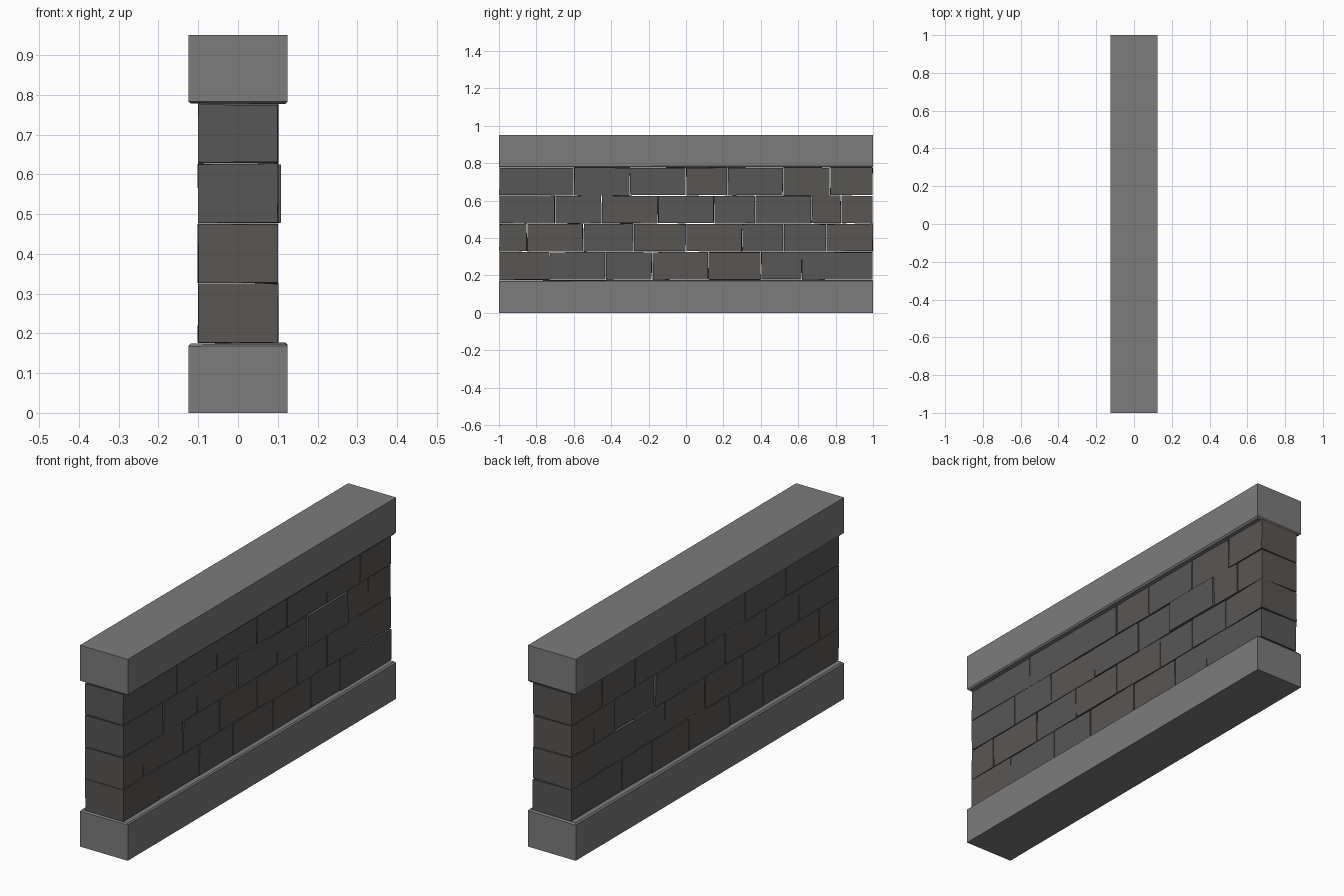
import bpy, bmesh, random
from mathutils import Vector

if "Cube" in bpy.data.objects:
    bpy.data.objects.remove(bpy.data.objects["Cube"])

random.seed(4)


def material(name, rgb):
    m = bpy.data.materials.new(name)
    m.diffuse_color = (*rgb, 1)
    m.use_nodes = True
    m.node_tree.nodes["Principled BSDF"].inputs["Base Color"].default_value = m.diffuse_color
    return m


slab_mat = material("light_stone", (0.2, 0.2, 0.2))
brick_mats = [material("dark_stone", (0.095, 0.095, 0.095)),
              material("warm_stone", (0.10, 0.092, 0.086))]


def finish(name, bm, mat):
    bmesh.ops.recalc_face_normals(bm, faces=bm.faces)
    mesh = bpy.data.meshes.new(name)
    bm.to_mesh(mesh)
    bm.free()
    mesh.materials.append(mat)
    obj = bpy.data.objects.new(name, mesh)
    bpy.context.collection.objects.link(obj)
    return obj


def box(lo, hi):
    bm = bmesh.new()
    bmesh.ops.create_cube(bm, size=1)
    lo, hi = Vector(lo), Vector(hi)
    for v in bm.verts:
        v.co = Vector([lo[i] + (v.co[i] + 0.5) * (hi[i] - lo[i]) for i in range(3)])
    return bm


# Base and cap: long slabs with a small worn chamfer facing the bricks
def slab(name, z_out, z_in):
    bm = box((-0.125, -1, min(z_out, z_in)), (0.125, 1, max(z_out, z_in)))
    edges = [e for e in bm.edges if all(abs(v.co.z - z_in) < 1e-5 for v in e.verts)]
    bmesh.ops.bevel(bm, geom=edges, offset=0.006, segments=1, affect='EDGES')
    for v in bm.verts:
        if abs(v.co.z - z_in) < 0.01:
            v.co.z += random.uniform(-0.002, 0.002)
    return finish(name, bm, slab_mat)


slab("base_slab", 0, 0.175)
slab("cap_slab", 0.95, 0.778)

# Brick courses: joint positions along y for each row
rows = [
    (-0.73, -0.43, -0.18, 0.12, 0.40, 0.62),
    (-0.85, -0.55, -0.28, 0.00, 0.30, 0.52, 0.75),
    (-0.70, -0.45, -0.15, 0.15, 0.37, 0.67, 0.83),
    (-0.60, -0.30, 0.00, 0.22, 0.52, 0.77),
]
gap = 0.002
for r, joints in enumerate(rows):
    z0 = 0.176 + 0.1505 * r
    ends = (-1.0, *joints, 1.0)
    for i, (a, b) in enumerate(zip(ends, ends[1:])):
        # One brick sits proud of the wall
        shift = 0.008 if (r, i) == (2, 5) else random.uniform(-0.001, 0.001)
        bm = box((-0.1 + shift, a + gap, z0 + gap),
                 (0.1 + shift, b - gap, z0 + 0.1505 - gap))
        for v in bm.verts:
            dx, dy, dz = (random.uniform(-0.002, 0.002) for _ in range(3))
            v.co += Vector((dx * 0.5, dy, dz))
            v.co.y = max(-0.999, min(0.999, v.co.y))
        finish(f"brick_{r + 1}_{i + 1}", bm, random.choice(brick_mats))
